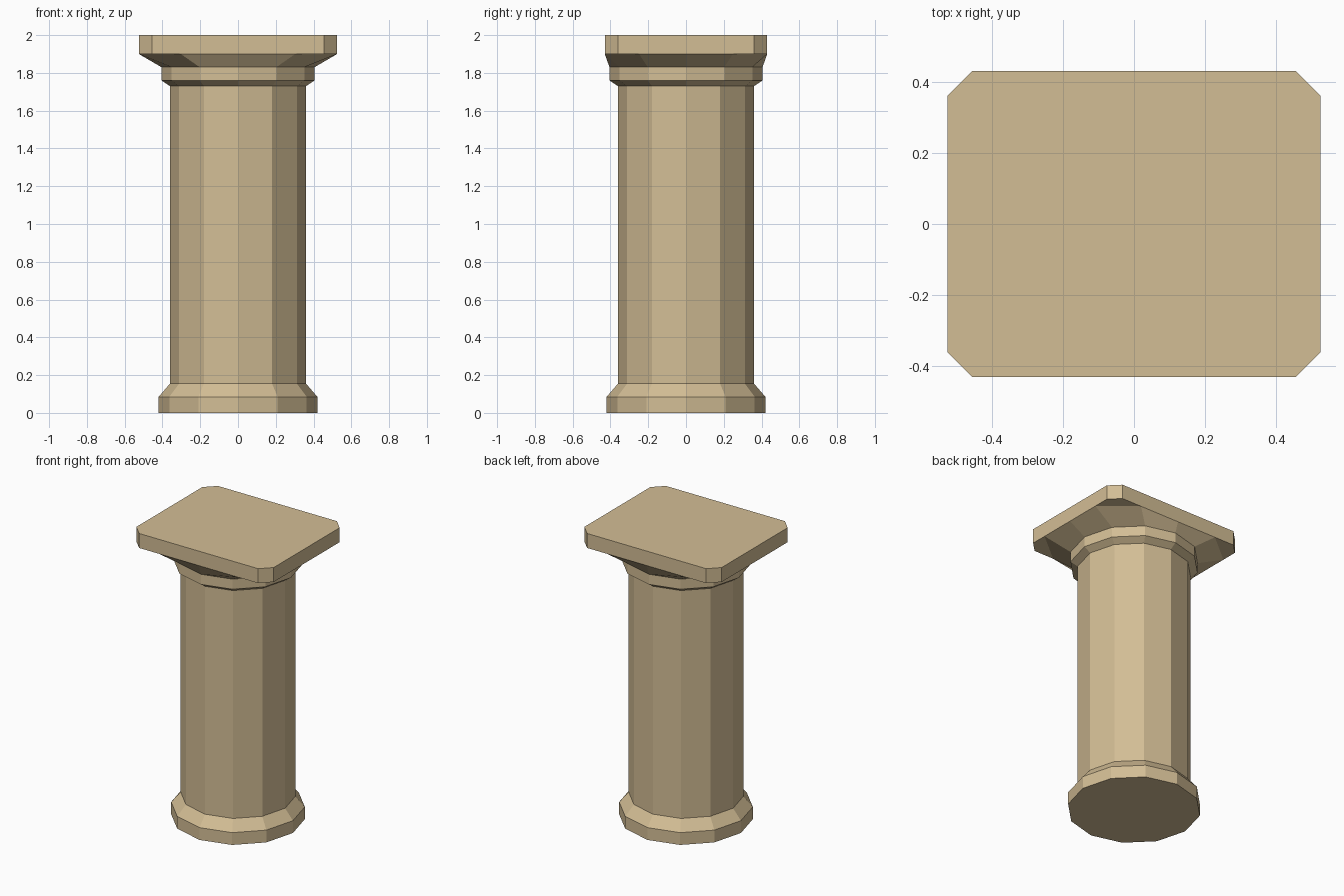
import bpy, bmesh, math

if "Cube" in bpy.data.objects:
    bpy.data.objects.remove(bpy.data.objects["Cube"])

stone = bpy.data.materials.new("sandstone")
stone.diffuse_color = (0.65, 0.51, 0.30, 1)
stone.use_nodes = True
stone.node_tree.nodes["Principled BSDF"].inputs["Base Color"].default_value = stone.diffuse_color

SIDES = 12
HALF_X, HALF_Y, CHAMFER = 0.525, 0.43, 0.07


def circle(r, z):
    return [(r * math.cos(2 * math.pi * i / SIDES),
             r * math.sin(2 * math.pi * i / SIDES), z) for i in range(SIDES)]


def rectangle_ring(z):
    # circle points pushed out onto the slab outline
    pts = []
    for x, y, _ in circle(1, z):
        m = max(abs(x), abs(y))
        pts.append((HALF_X * x / m, HALF_Y * y / m, z))
    return pts


def chamfered_rectangle(z):
    a, b, c = HALF_X, HALF_Y, CHAMFER
    return [(a, -b + c, z), (a, b - c, z), (a - c, b, z), (-a + c, b, z),
            (-a, b - c, z), (-a, -b + c, z), (-a + c, -b, z), (a - c, -b, z)]


def loft(name, rings):
    # closed solid through a stack of rings
    bm = bmesh.new()
    loops = [[bm.verts.new(p) for p in ring] for ring in rings]
    for lo, hi in zip(loops, loops[1:]):
        n = len(lo)
        for i in range(n):
            j = (i + 1) % n
            bm.faces.new((lo[i], lo[j], hi[j], hi[i]))
    bm.faces.new(loops[0][::-1])
    bm.faces.new(loops[-1])
    bmesh.ops.recalc_face_normals(bm, faces=bm.faces)
    mesh = bpy.data.meshes.new(name)
    bm.to_mesh(mesh)
    bm.free()
    mesh.materials.append(stone)
    obj = bpy.data.objects.new(name, mesh)
    bpy.context.collection.objects.link(obj)
    return obj


# Foot, shaft and collar in one turned profile, flaring out to the slab
profile = [(0.42, 0), (0.42, 0.085), (0.36, 0.155), (0.36, 1.73),
           (0.405, 1.76), (0.405, 1.83)]
loft("column", [circle(r, z) for r, z in profile] + [rectangle_ring(1.9)])

# Top slab with cut corners
loft("top_slab", [chamfered_rectangle(1.9), chamfered_rectangle(2.0)])
